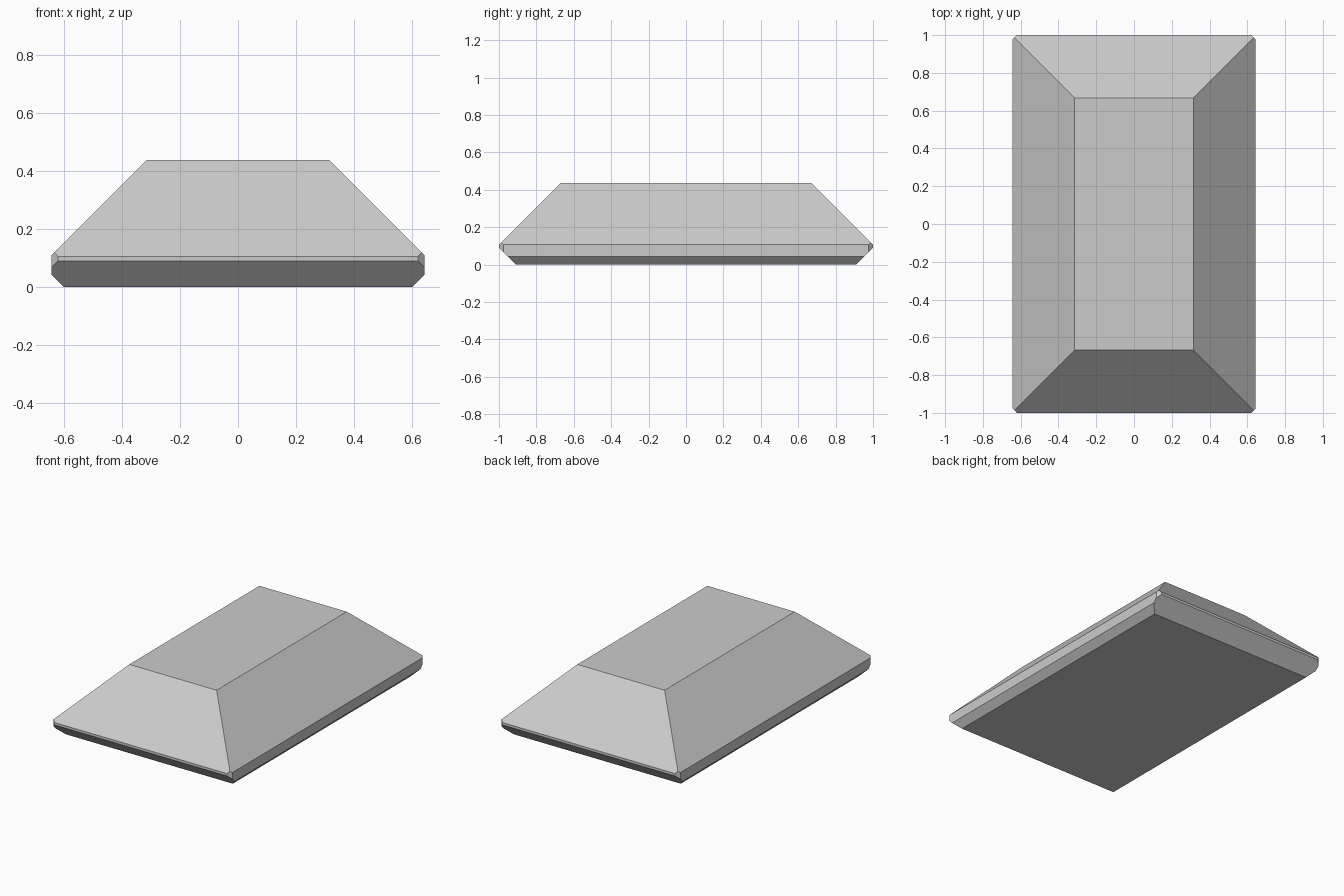
import bpy, bmesh
from mathutils import Vector

if "Cube" in bpy.data.objects:
    bpy.data.objects.remove(bpy.data.objects["Cube"])

# Starting block, trimmed to the final faceted shape by bevel planes
HX, HY, H = 0.643, 1.0, 0.438
bm = bmesh.new()
bmesh.ops.create_cube(bm, size=1)
bmesh.ops.scale(bm, vec=(2 * HX, 2 * HY, H), verts=bm.verts)
bmesh.ops.translate(bm, vec=(0, 0, H / 2), verts=bm.verts)


def trim(point, normal):
    """Slice away everything on the normal side and cap the cut."""
    cut = bmesh.ops.bisect_plane(
        bm, geom=bm.verts[:] + bm.edges[:] + bm.faces[:], dist=1e-6,
        plane_co=Vector(point), plane_no=Vector(normal), clear_outer=True)
    edges = [e for e in cut["geom_cut"] if isinstance(e, bmesh.types.BMEdge)]
    bmesh.ops.edgeloop_fill(bm, edges=edges)


for s in (-1, 1):
    # Broad upper slopes
    trim((s * 0.314, 0, H), (s, 0, 1))
    trim((0, s * 0.668, H), (0, s, 1))
    # Narrow lower bevels
    trim((s * 0.6, 0, 0), (s, 0, -1))
    trim((0, s * 0.91, 0), (0, s, -1))
    # Small upright corner bevels
    for t in (-1, 1):
        trim((s * 0.62, t * HY, 0), (s, t, 0))

bmesh.ops.recalc_face_normals(bm, faces=bm.faces)
mesh = bpy.data.meshes.new("bevelled_slab")
bm.to_mesh(mesh)
bm.free()
slab = bpy.data.objects.new("bevelled_slab", mesh)
bpy.context.collection.objects.link(slab)
